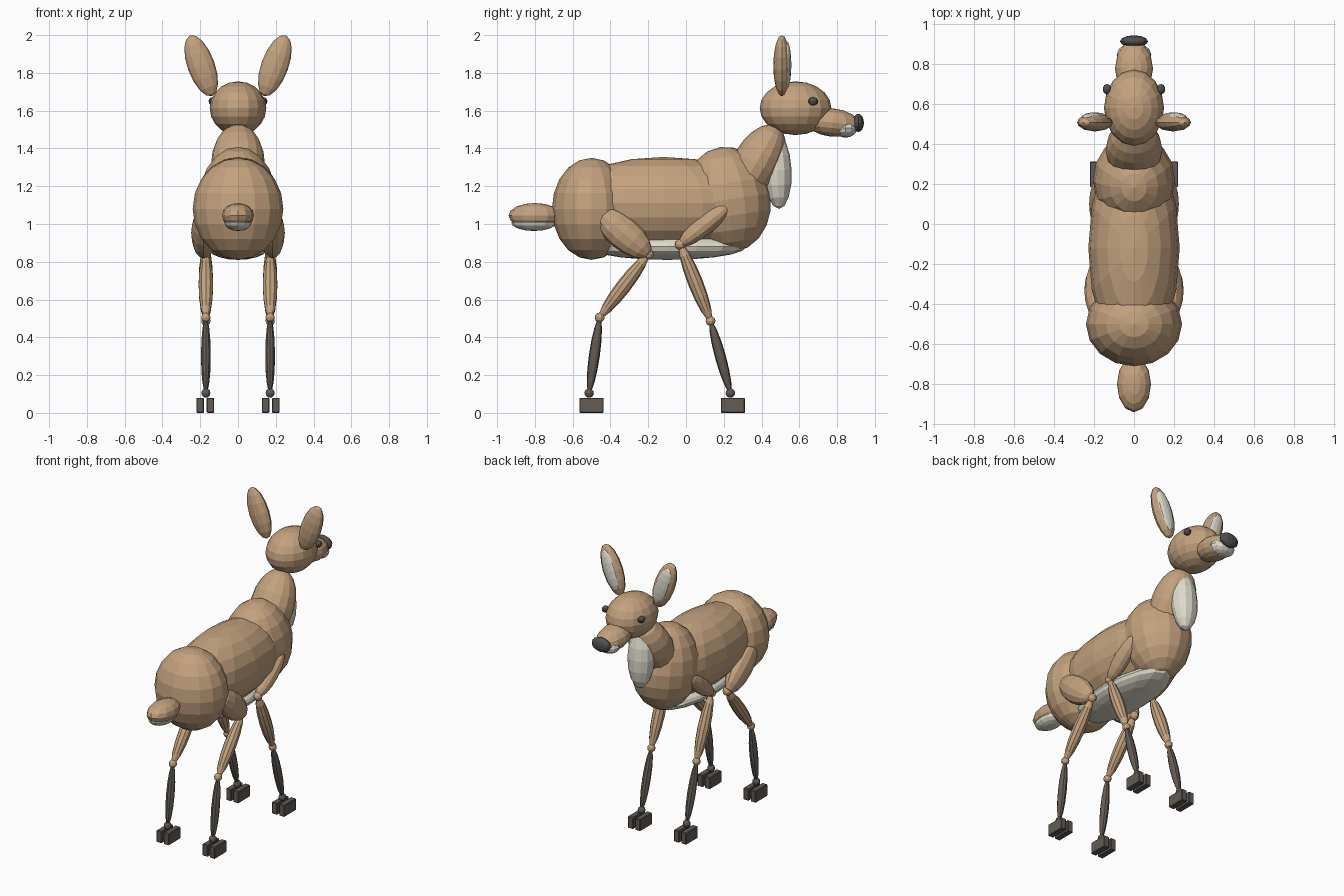
import bpy, math
from mathutils import Vector

if "Cube" in bpy.data.objects:
    bpy.data.objects.remove(bpy.data.objects["Cube"])


def material(name, rgb):
    m = bpy.data.materials.new(name)
    m.diffuse_color = (*rgb, 1.0)
    m.use_nodes = True
    m.node_tree.nodes["Principled BSDF"].inputs["Base Color"].default_value = m.diffuse_color
    return m


TAN = material("tan_fur", (0.55, 0.36, 0.21))
CREAM = material("cream_fur", (0.74, 0.71, 0.61))
DARK = material("dark_legs", (0.125, 0.105, 0.09))
BLACK = material("dark_nose", (0.085, 0.078, 0.075))


def ellipsoid(name, center, radii, mat, tilt=(0, 0, 0), segs=16, rings=10):
    """Flat-shaded ellipsoid; tilt is in degrees."""
    bpy.ops.mesh.primitive_uv_sphere_add(
        segments=segs, ring_count=rings, radius=1, location=center,
        rotation=[math.radians(a) for a in tilt])
    ob = bpy.context.object
    ob.name = name
    ob.scale = radii
    ob.data.materials.append(mat)
    return ob


def limb(name, a, b, half_x, half_side, mat, overlap=0.0, segs=10):
    """Spindle whose poles lie at a and b (same x)."""
    a, b = Vector(a), Vector(b)
    d = b - a
    tilt = -math.degrees(math.atan2(d.y, d.z))
    ellipsoid(name, (a + b) / 2, (half_x, half_side, d.length / 2 + overlap),
              mat, (tilt, 0, 0), segs, 8)


def box(name, center, size, mat):
    bpy.ops.mesh.primitive_cube_add(size=1, location=center)
    ob = bpy.context.object
    ob.name = name
    ob.scale = size
    ob.data.materials.append(mat)
    bpy.ops.object.transform_apply(location=False, rotation=False, scale=True)
    bev = ob.modifiers.new("bevel", 'BEVEL')
    bev.width = 0.004
    bev.segments = 1


# Torso
ellipsoid("hips", (0, -0.50, 1.08), (0.24, 0.21, 0.27), TAN)
ellipsoid("barrel", (0, -0.12, 1.11), (0.228, 0.55, 0.245), TAN)
ellipsoid("chest", (0, 0.22, 1.13), (0.205, 0.23, 0.28), TAN, (8, 0, 0))
ellipsoid("belly", (0, -0.10, 0.88), (0.165, 0.42, 0.07), CREAM)

# Tail with pale underside
ellipsoid("tail", (0, -0.80, 1.045), (0.085, 0.14, 0.066), TAN, segs=12, rings=8)
ellipsoid("tail_underside", (0, -0.805, 1.008), (0.073, 0.12, 0.045), CREAM,
          segs=12, rings=8)

# Neck and bib
ellipsoid("neck", (0, 0.37, 1.32), (0.142, 0.125, 0.23), TAN, (-30, 0, 0))
ellipsoid("bib", (0, 0.483, 1.285), (0.088, 0.076, 0.205), CREAM, (3, 0, 0), 12, 8)

# Head
ellipsoid("head", (0, 0.58, 1.613), (0.15, 0.19, 0.142), TAN)
ellipsoid("muzzle", (0, 0.775, 1.537), (0.095, 0.145, 0.075), TAN, (-6, 0, 0), 12, 8)
ellipsoid("chin", (0, 0.845, 1.507), (0.087, 0.06, 0.05), CREAM, segs=12, rings=8)
ellipsoid("nose", (0, 0.912, 1.535), (0.07, 0.03, 0.048), BLACK, segs=12, rings=8)

for side, s in (("left", -1), ("right", 1)):
    # Eyes and ears
    ellipsoid(f"{side}_eye", (s * 0.135, 0.673, 1.65), (0.022, 0.026, 0.022),
              BLACK, segs=10, rings=6)
    ellipsoid(f"{side}_ear", (s * 0.195, 0.507, 1.838), (0.072, 0.045, 0.171),
              TAN, (0, s * 20, 0), 12, 8)
    ellipsoid(f"{side}_inner_ear", (s * 0.197, 0.532, 1.842), (0.05, 0.026, 0.135),
              CREAM, (0, s * 20, 0), 12, 8)

    # Legs: joint points as (y, z) from shoulder or hip down to the ankle
    x = s * 0.17
    for leg, pts, upper in (
            ("hind", ((-0.465, 1.065), (-0.20, 0.84), (-0.457, 0.505), (-0.513, 0.105)),
             (0.182, 0.066, 0.088)),
            ("front", ((0.23, 1.10), (-0.03, 0.892), (0.13, 0.487), (0.235, 0.105)),
             (0.172, 0.052, 0.052))):
        top, knee, hock, ankle = pts
        n = f"{side}_{leg}"
        ux, hx, hs = upper
        limb(f"{n}_upper_leg", (s * ux, *top), (s * ux, *knee), hx, hs, TAN, 0.008, 12)
        ellipsoid(f"{n}_knee", (x, *knee), (0.029,) * 3, TAN, segs=10, rings=6)
        limb(f"{n}_middle_leg", (x, *knee), (x, *hock), 0.04, 0.04, TAN)
        ellipsoid(f"{n}_hock", (x, *hock), (0.026,) * 3, TAN, segs=10, rings=6)
        limb(f"{n}_lower_leg", (x, *hock), (x, *ankle), 0.027, 0.029, DARK)
        ellipsoid(f"{n}_ankle", (x, *ankle), (0.025,) * 3, DARK, segs=10, rings=6)
        # Cloven hoof
        hoof_y = ankle[0] + 0.013
        for toe, off in (("inner", -0.027), ("outer", 0.027)):
            box(f"{n}_{toe}_toe", (x + s * (off + 0.003), hoof_y, 0.04),
                (0.04, 0.128, 0.08), DARK)
